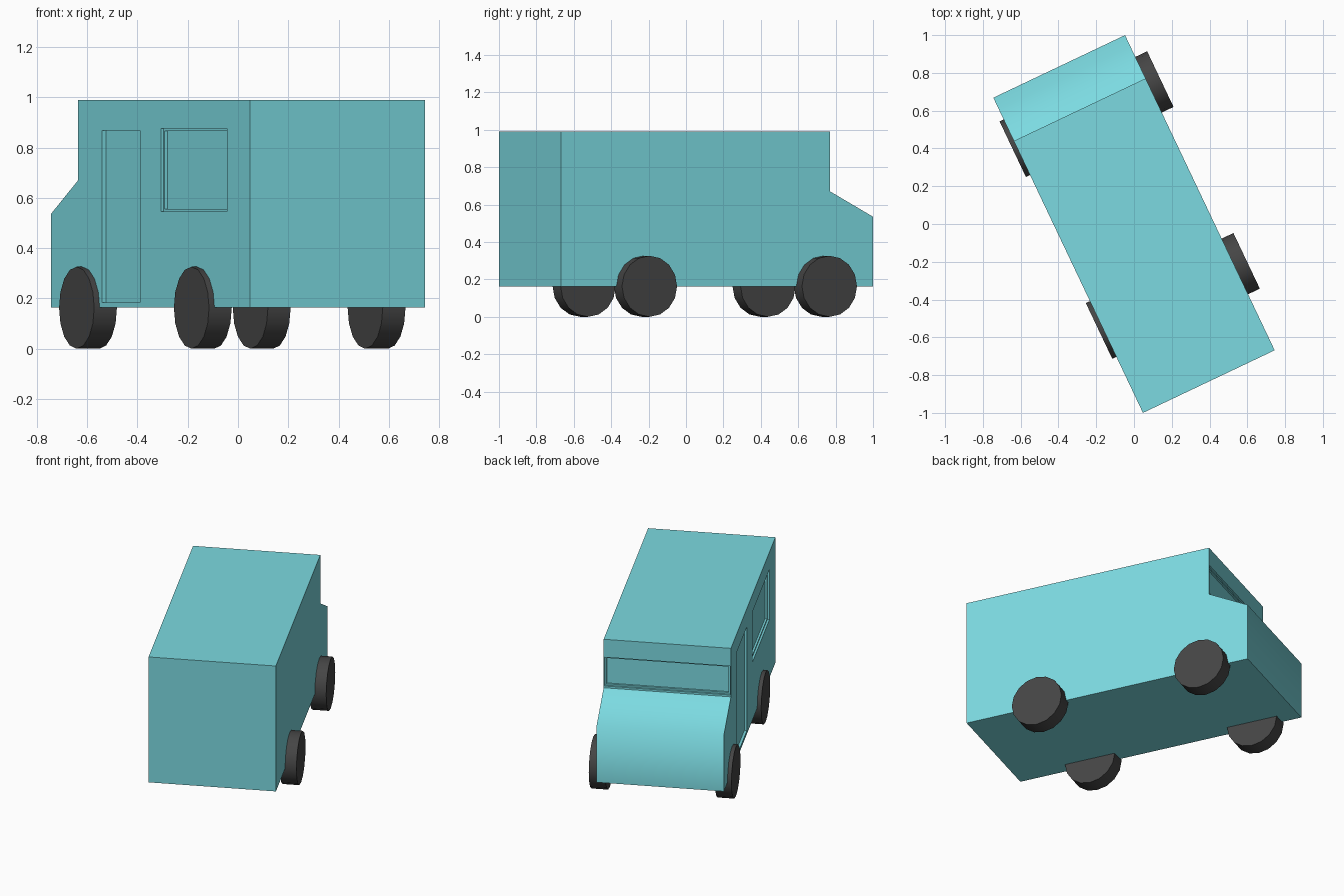
import bpy, bmesh, math
from mathutils import Matrix, Vector

cube = bpy.data.objects.get("Cube")
if cube:
    bpy.data.objects.remove(cube, do_unlink=True)

HEADING = math.radians(25.4)   # the van stands turned on the ground
HALF_W = 0.386
CAB_Y = 0.67


def material(name, color):
    m = bpy.data.materials.new(name)
    m.use_nodes = True
    m.diffuse_color = (*color, 1)
    bsdf = next(n for n in m.node_tree.nodes if n.type == 'BSDF_PRINCIPLED')
    bsdf.inputs["Base Color"].default_value = (*color, 1)
    return m


teal = material("teal_paint", (0.20, 0.70, 0.75))
rubber = material("dark_rubber", (0.06, 0.06, 0.06))


def add_object(name, bm, mat):
    mesh = bpy.data.meshes.new(name)
    bm.to_mesh(mesh)
    bm.free()
    mesh.materials.append(mat)
    ob = bpy.data.objects.new(name, mesh)
    bpy.context.collection.objects.link(ob)
    return ob


def box(name, low, high):
    low, high = Vector(low), Vector(high)
    bm = bmesh.new()
    bmesh.ops.create_cube(bm, size=1, matrix=Matrix.Translation((low + high) / 2)
                          @ Matrix.Diagonal((*(high - low), 1)))
    return add_object(name, bm, teal)


# Body: side profile extruded across the width
profile = [(-0.9235, 0.163), (0.9235, 0.163), (0.9235, 0.535),
           (CAB_Y, 0.67), (CAB_Y, 0.99), (-0.9235, 0.99)]
bm = bmesh.new()
side = bm.faces.new([bm.verts.new((-HALF_W, y, z)) for y, z in profile])
ext = bmesh.ops.extrude_face_region(bm, geom=[side])
bmesh.ops.translate(bm, vec=(2 * HALF_W, 0, 0),
                    verts=[v for v in ext["geom"] if isinstance(v, bmesh.types.BMVert)])
bmesh.ops.recalc_face_normals(bm, faces=bm.faces)
body = add_object("van_body", bm, teal)

# Recesses: door, stepped side window, stepped windscreen
OUT, STEP = 0.1, 0.0125
cutters = [box("door_cutter", (-HALF_W - OUT, 0.097, 0.184), (-HALF_W + 0.016, 0.446, 0.868))]
for i in range(2):
    inset, depth = i * 0.01, (i + 1) * STEP
    cutters.append(box("window_cutter",
                       (-HALF_W - OUT, -0.712 + inset, 0.545 + inset),
                       (-HALF_W + depth, -0.097 - inset, 0.876 - inset)))
    half = HALF_W - 0.006 - inset
    cutters.append(box("windscreen_cutter",
                       (-half, CAB_Y - depth, 0.682 + inset),
                       (half, CAB_Y + OUT, 0.872 - inset)))
for c in cutters:
    mod = body.modifiers.new(c.name, 'BOOLEAN')
    mod.operation, mod.solver, mod.object = 'DIFFERENCE', 'EXACT', c
deps = bpy.context.evaluated_depsgraph_get()
mesh = bpy.data.meshes.new_from_object(body.evaluated_get(deps))
body.modifiers.clear()
body.data = mesh
mesh.name = "van_body"
for c in cutters:
    bpy.data.objects.remove(c, do_unlink=True)

# Bonnet and nose share a soft edge, every other face is flat
for f in mesh.polygons:
    f.use_smooth = f.normal.y > 0.3 and f.center.y > CAB_Y + 0.05

# Wheels: the pair on one side stands out further than the other
RADIUS, THICK = 0.163, 0.1
wheels = []
for side_name, x in (("left", 0.455 - THICK / 2), ("right", -0.41 + THICK / 2)):
    for end_name, y in (("front", 0.633), ("rear", -0.432)):
        bm = bmesh.new()
        bmesh.ops.create_cone(bm, cap_ends=True, segments=16, radius1=RADIUS,
                              radius2=RADIUS, depth=THICK,
                              matrix=Matrix.Translation((x, y, RADIUS))
                              @ Matrix.Rotation(math.pi / 2, 4, 'Y'))
        wheels.append(add_object(f"{end_name}_{side_name}_wheel", bm, rubber))

for ob in [body] + wheels:
    ob.rotation_euler.z = HEADING

bpy.ops.object.select_all(action='DESELECT')
for w in wheels:
    w.select_set(True)
bpy.context.view_layer.objects.active = wheels[0]
bpy.ops.object.shade_smooth_by_angle(angle=math.radians(30))
